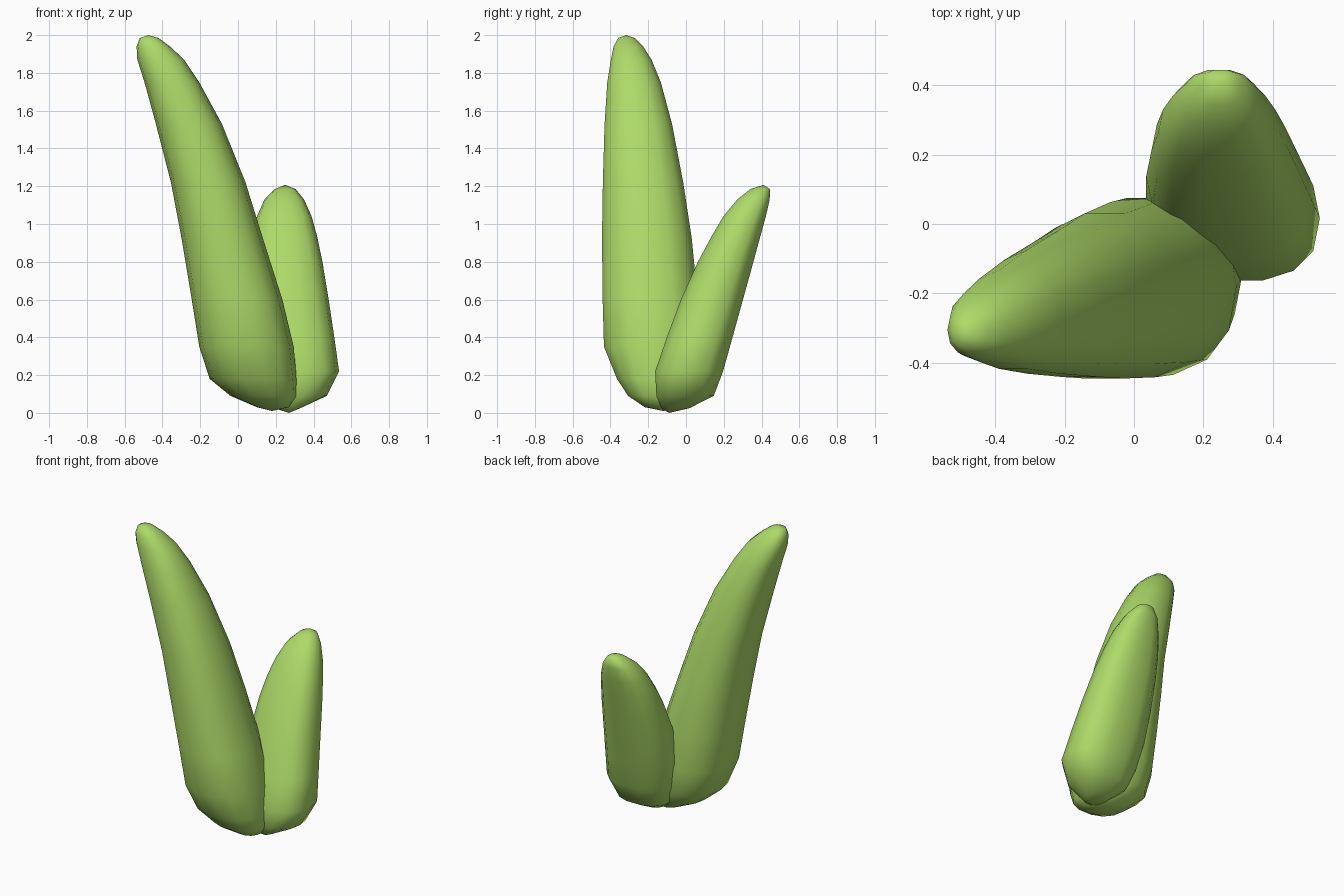
import bpy, bmesh, math

SIDES = 14

mat = bpy.data.materials.new("leaf_green")
mat.diffuse_color = (0.42, 0.70, 0.14, 1)


def leaf(name, rings, bottom, top, power):
    """Loft rounded rings given as (z, x_min, x_max, y_min, y_max)."""
    bm = bmesh.new()
    loops = []
    for z, x0, x1, y0, y1 in rings:
        loop = []
        for i in range(SIDES):
            a = 2 * math.pi * i / SIDES
            c, s = math.cos(a), math.sin(a)
            x = math.copysign(abs(c) ** (2 / power), c)
            y = math.copysign(abs(s) ** (2 / power), s)
            loop.append(bm.verts.new(((x0 + x1) / 2 + x * (x1 - x0) / 2,
                                      (y0 + y1) / 2 + y * (y1 - y0) / 2, z)))
        loops.append(loop)
    low, high = bm.verts.new(bottom), bm.verts.new(top)
    for i in range(SIDES):
        j = (i + 1) % SIDES
        for a, b in zip(loops, loops[1:]):
            bm.faces.new((a[i], a[j], b[j], b[i]))
        bm.faces.new((low, loops[0][j], loops[0][i]))
        bm.faces.new((high, loops[-1][i], loops[-1][j]))
    bmesh.ops.recalc_face_normals(bm, faces=bm.faces)
    for f in bm.faces:
        f.smooth = True
    mesh = bpy.data.meshes.new(name)
    bm.to_mesh(mesh)
    bm.free()
    mesh.materials.append(mat)
    bpy.context.collection.objects.link(bpy.data.objects.new(name, mesh))


# Tall leaf leaning left and forward
leaf("tall_leaf", [
    (0.03, 0.10, 0.27, -0.22, -0.02),
    (0.09, -0.04, 0.31, -0.31, 0.02),
    (0.18, -0.15, 0.31, -0.37, 0.06),
    (0.35, -0.205, 0.295, -0.44, 0.08),
    (0.60, -0.245, 0.235, -0.447, 0.068),
    (0.93, -0.30, 0.13, -0.45, 0.035),
    (1.22, -0.355, 0.04, -0.445, -0.01),
    (1.53, -0.435, -0.085, -0.435, -0.07),
    (1.75, -0.495, -0.205, -0.42, -0.13),
    (1.87, -0.533, -0.285, -0.40, -0.18),
    (1.94, -0.537, -0.36, -0.385, -0.225),
    (1.985, -0.52, -0.42, -0.36, -0.27),
], (0.18, -0.12, 0.01), (-0.475, -0.317, 2.0), 2.3)

# Short leaf leaning back
leaf("short_leaf", [
    (0.025, 0.19, 0.33, -0.13, 0.02),
    (0.09, 0.11, 0.47, -0.16, 0.15),
    (0.22, 0.06, 0.535, -0.167, 0.20),
    (0.40, 0.035, 0.51, -0.105, 0.25),
    (0.60, 0.035, 0.48, -0.03, 0.305),
    (0.80, 0.05, 0.447, 0.06, 0.36),
    (0.93, 0.07, 0.42, 0.13, 0.395),
    (1.04, 0.10, 0.39, 0.195, 0.425),
    (1.13, 0.14, 0.35, 0.27, 0.445),
    (1.185, 0.195, 0.305, 0.34, 0.445),
], (0.27, -0.09, 0.0), (0.25, 0.41, 1.207), 2.5)
